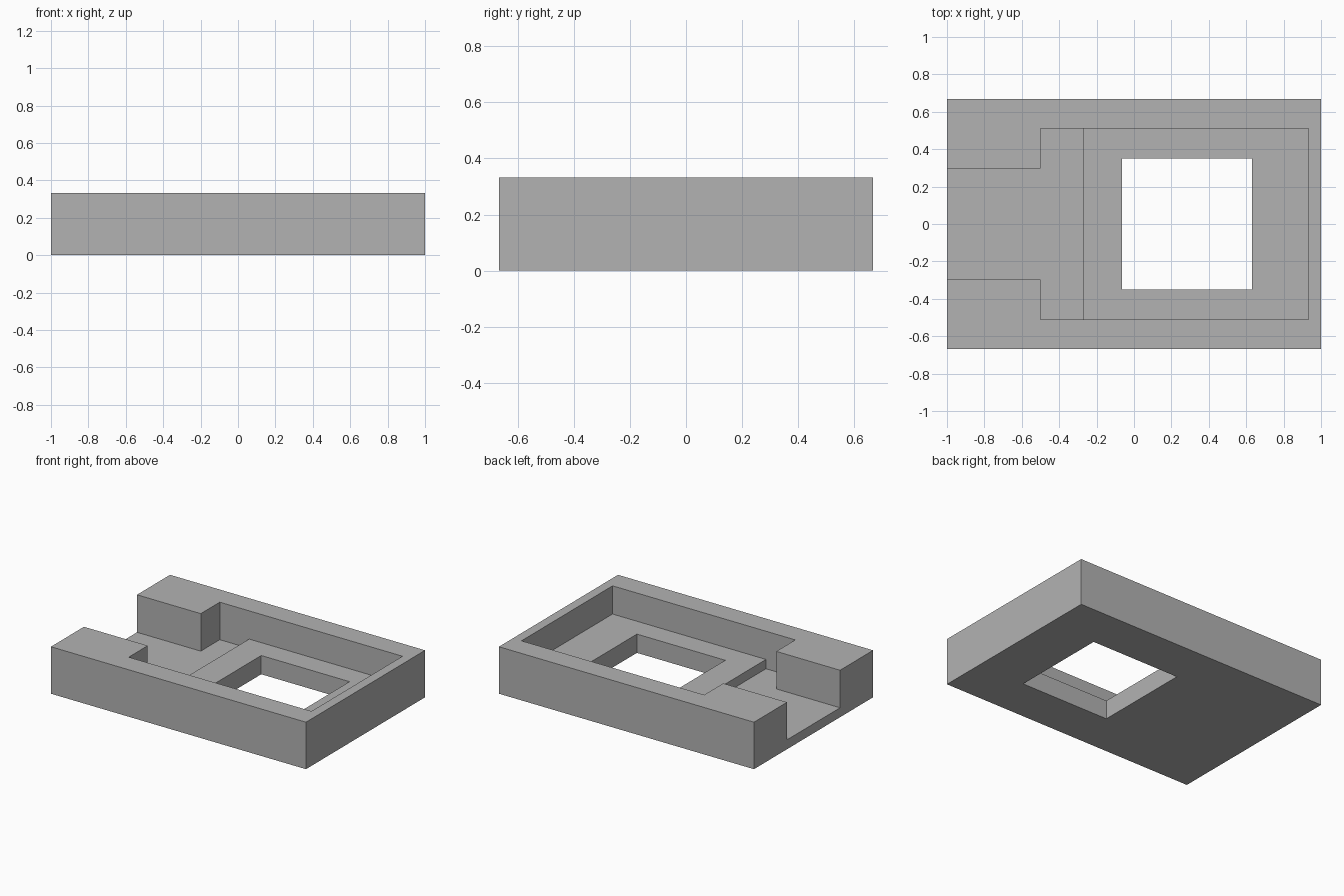
import bpy
import bmesh

default = bpy.data.objects.get("Cube")
if default:
    bpy.data.objects.remove(default, do_unlink=True)

# Single grey finish
grey = bpy.data.materials.new("plain_grey")
grey.use_nodes = True
colour = (0.45, 0.45, 0.45, 1)
grey.diffuse_color = colour
grey.node_tree.nodes["Principled BSDF"].inputs["Base Color"].default_value = colour


def prism(name, outline, bottom, top):
    """Extrude a counter-clockwise plan outline between two heights."""
    bm = bmesh.new()
    face = bm.faces.new([bm.verts.new((x, y, bottom)) for x, y in outline])
    grown = bmesh.ops.extrude_face_region(bm, geom=[face], use_keep_orig=True)
    verts = [v for v in grown["geom"] if isinstance(v, bmesh.types.BMVert)]
    bmesh.ops.translate(bm, verts=verts, vec=(0, 0, top - bottom))
    bmesh.ops.recalc_face_normals(bm, faces=bm.faces)
    mesh = bpy.data.meshes.new(name)
    bm.to_mesh(mesh)
    bm.free()
    mesh.materials.append(grey)
    obj = bpy.data.objects.new(name, mesh)
    bpy.context.collection.objects.link(obj)
    return obj


def mirrored(half):
    """Close a half outline on the -y side by mirroring it in y."""
    return half + [(x, -y) for x, y in reversed(half)]


def rectangle(x0, x1, half_width):
    return mirrored([(x0, -half_width), (x1, -half_width)])


def carve(body, cutter):
    cutter.hide_render = True
    mod = body.modifiers.new("carve", "BOOLEAN")
    mod.operation = "DIFFERENCE"
    mod.solver = "EXACT"
    mod.object = cutter
    bpy.context.view_layer.objects.active = body
    bpy.ops.object.modifier_apply(modifier=mod.name)
    bpy.data.objects.remove(cutter, do_unlink=True)


# Solid block
tray = prism("open_tray", rectangle(-1, 1, 0.667), 0, 0.333)

# Deep entry channel that widens behind the two end shoulders
channel = mirrored([(-1.2, -0.297), (-0.5, -0.297), (-0.5, -0.51), (-0.27, -0.51)])
carve(tray, prism("channel_cutter", channel, 0.067, 0.6))

# Shallower main pocket
carve(tray, prism("pocket_cutter", rectangle(-0.4, 0.933, 0.51), 0.133, 0.6))

# Window through the pocket floor
carve(tray, prism("window_cutter", rectangle(-0.063, 0.63, 0.35), -0.2, 0.6))
